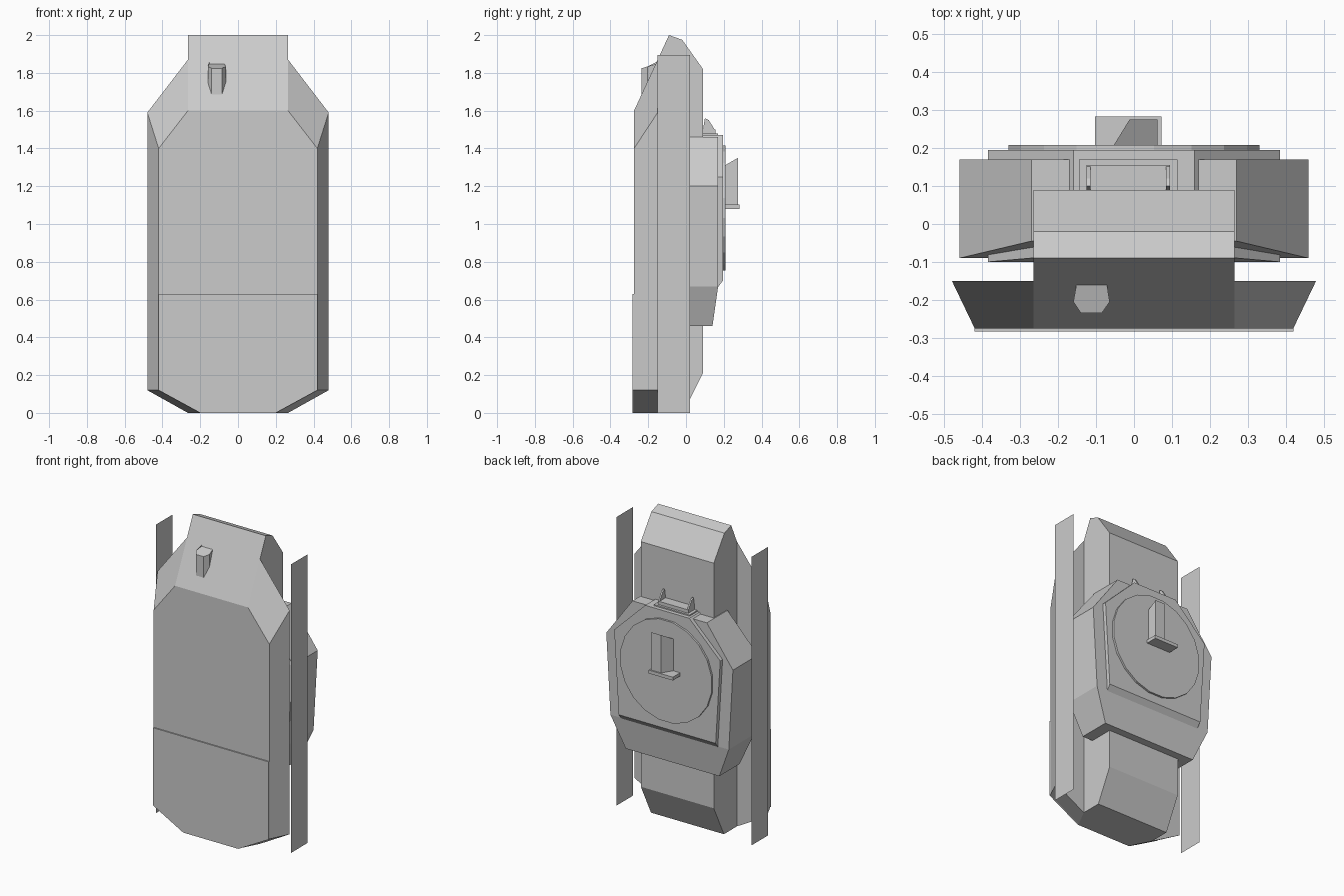
import bpy, bmesh, math
from mathutils import Vector

if "Cube" in bpy.data.objects:
    bpy.data.objects.remove(bpy.data.objects["Cube"])


def finish(name, bm):
    bmesh.ops.remove_doubles(bm, verts=bm.verts, dist=1e-5)
    bmesh.ops.recalc_face_normals(bm, faces=bm.faces)
    me = bpy.data.meshes.new(name)
    bm.to_mesh(me)
    bm.free()
    ob = bpy.data.objects.new(name, me)
    bpy.context.collection.objects.link(ob)
    return ob


def loft(name, rings):
    """Skin closed rings of matching points and cap both ends."""
    bm = bmesh.new()
    vs = [[bm.verts.new(p) for p in r] for r in rings]
    n = len(vs[0])
    for a, b in zip(vs, vs[1:]):
        for i in range(n):
            bm.faces.new((a[i], a[(i + 1) % n], b[(i + 1) % n], b[i]))
    bm.faces.new(vs[0])
    bm.faces.new(vs[-1])
    return finish(name, bm)


def sym(half, y):
    """Mirror a half outline of (x, z) points into a ring at depth y."""
    return [(x, y, z) for x, z in half] + [(-x, y, z) for x, z in reversed(half)]


def stack(name, levels):
    """Loft rectangles given as (z, half width, front y, back y)."""
    return loft(name, [[(-w, a, z), (w, a, z), (w, b, z), (-w, b, z)]
                       for z, w, a, b in levels])


def side_prism(name, profile, x0, x1):
    return loft(name, [[(x, y, z) for y, z in profile] for x in (x0, x1)])


def box(name, x0, x1, y0, y1, z0, z1):
    return side_prism(name, [(y0, z0), (y1, z0), (y1, z1), (y0, z1)], x0, x1)


# Wide hull shell with bevelled edges and sloped nose
front = [(.20, 0), (.42, .12), (.42, 1.40), (.265, 1.60)]
back = [(.265, 0), (.48, .12), (.48, 1.59), (.265, 1.87)]
loft("hull_shell", [sym(front, -.275), sym(back, -.15)])

# Slightly raised lower plate on the front face
plate = [(.20, 0), (.42, .12), (.42, .63)]
loft("lower_plate", [sym(plate, -.283), sym(plate, -.275)])

# Narrow central hull
side_prism("central_hull", [(-.15, 0), (-.15, 1.87), (-.09, 2.0), (-.02, 1.975),
                            (.09, 1.82), (.09, .21), (-.015, 0)], -.265, .265)

# Thin side skirts
for s, side in ((1, "right"), (-1, "left")):
    bm = bmesh.new()
    bm.faces.new([bm.verts.new((s * .49, y, z)) for y, z in
                  ((-.15, 0), (.022, 0), (.022, 1.895), (-.15, 1.895))])
    finish("skirt_" + side, bm)

# Viewport hood on the sloped nose, with a tilted top
hood = [(-.15, -.15), (-.16, -.205), (-.14, -.235), (-.085, -.235),
        (-.064, -.205), (-.073, -.15)]
loft("nose_hood", [[(x, y, 1.85 + (y + .15) * .3) for x, y in hood],
                   [(x, y + .10, 1.66) for x, y in hood]][:1] +
     [[(x, y, 1.86 + (y + .15) * 2.16) for x, y in hood]])

# Turret: angled outer shell and raised inner body
stack("turret_shell", [(1.46, .27, -.045, .17), (1.20, .46, -.09, .17),
                       (.67, .43, -.09, .17), (.46, .34, -.07, .14)])
stack("turret_body", [(1.47, .16, -.08, .195), (1.25, .385, -.10, .195),
                      (.70, .352, -.10, .195), (.66, .35, -.10, .165)])

# Flat round plate on the back
disc = [(.335 * math.cos(a), 1.085 + .335 * math.sin(a))
        for a in (2 * math.pi * (i + .5) / 20 for i in range(20))]
loft("round_plate", [[(x, y, z) for x, z in disc] for y in (.19, .208)])

# Upright sight block with a sloped top, on a small ledge
plan = [(.062, .205, 1.31), (.062, .275, 1.35), (-.012, .275, 1.35), (-.055, .205, 1.31)]
loft("sight_block", [[(x, y, 1.10) for x, y, z in plan], plan])
box("sight_ledge", -.103, .073, .205, .284, 1.08, 1.102)

# Stepped mount and two pointed prongs above the turret
box("mount_base", -.145, .115, .09, .17, 1.46, 1.478)
box("mount_step", -.125, .095, .09, .155, 1.478, 1.50)
for x, side in ((-.125, "left"), (.085, "right")):
    side_prism("prong_" + side, [(.09, 1.50), (.152, 1.50), (.12, 1.55), (.10, 1.56)],
               x, x + .01)
